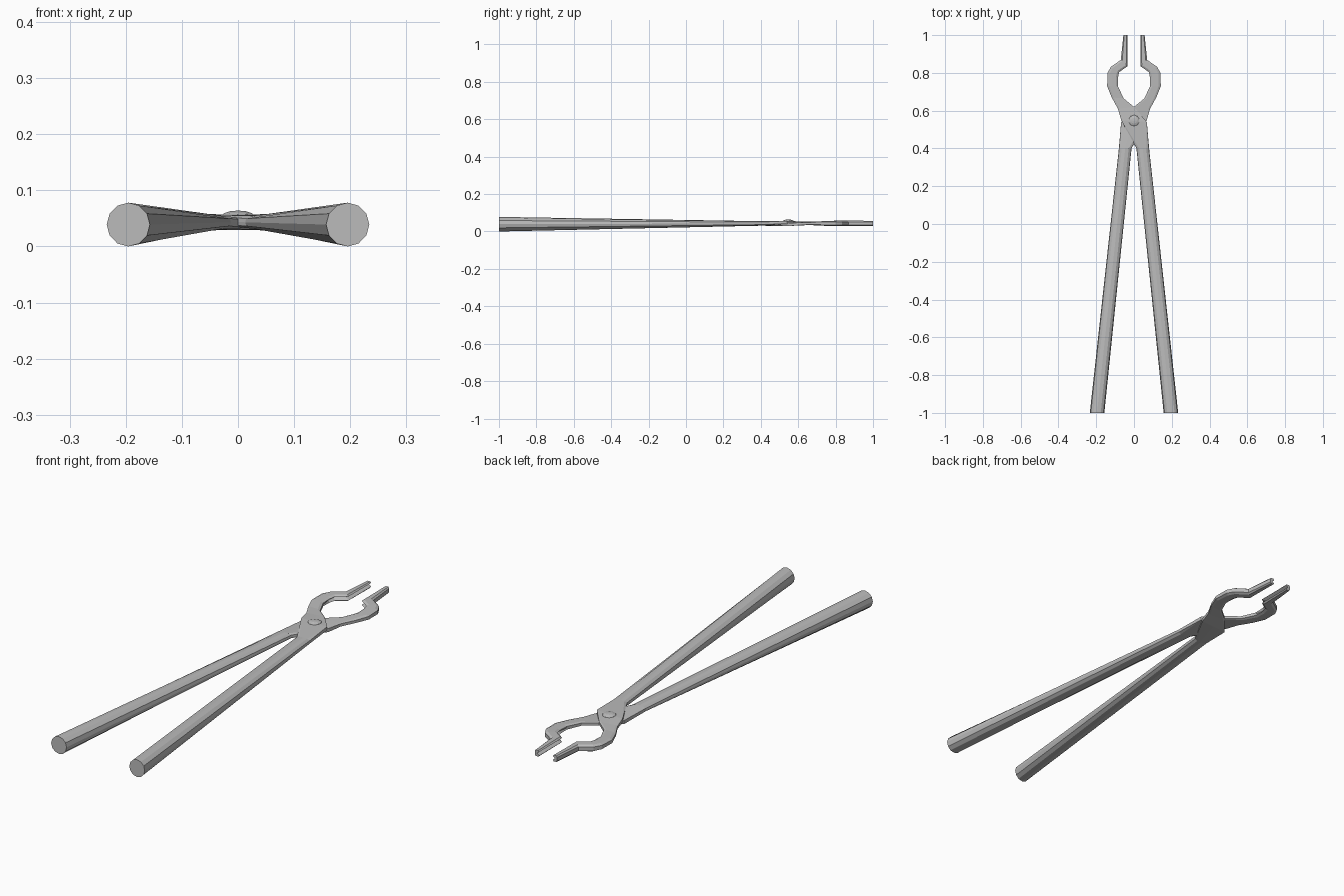
import bpy, bmesh
from math import cos, sin, pi
from mathutils import Vector

cube = bpy.data.objects.get("Cube")
if cube:
    bpy.data.objects.remove(cube)

steel = bpy.data.materials.new("grey_steel")
steel.use_nodes = True
grey = (0.5, 0.5, 0.5, 1)
steel.diffuse_color = grey
steel.node_tree.nodes["Principled BSDF"].inputs["Base Color"].default_value = grey

SIDES = 12
MID = 0.043  # height of the plane where both halves meet

# inner edge x,y | outer edge x,y | height offset | half height | squareness | groove
STATIONS = [
    (0.157, -1, 0.234, -1, -0.004, 0.039, 1, 0),
    (0.013, 0.4, 0.08, 0.4, 0, 0.012, 1.1, 0),
    (-0.068, 0.55, 0.068, 0.54, 0.006, 0.008, 2, 0),
    (-0.085, 0.61, 0, 0.62, 0.002, 0.008, 1.6, 0),
    (-0.118, 0.67, -0.055, 0.665, 0, 0.009, 1.3, 0),
    (-0.142, 0.73, -0.085, 0.73, 0, 0.012, 1.2, 0),
    (-0.14, 0.8, -0.085, 0.775, 0, 0.014, 1.2, 0.3),
    (-0.122, 0.833, -0.078, 0.805, 0, 0.015, 1.2, 0.8),
    (-0.07, 0.868, -0.034, 0.835, 0, 0.015, 1.2, 1),
    (-0.056, 1, -0.034, 1, 0, 0.014, 1.2, 1),
]


def finish(bm, name):
    bmesh.ops.recalc_face_normals(bm, faces=bm.faces)
    mesh = bpy.data.meshes.new(name)
    bm.to_mesh(mesh)
    bm.free()
    mesh.materials.append(steel)
    obj = bpy.data.objects.new(name, mesh)
    bpy.context.collection.objects.link(obj)
    return obj


def clip(v):
    return max(-1, min(1, v))


def tong_half(name, side):
    """Loft handle, flat boss and grooved jaw; side flips x and the lap."""
    bm = bmesh.new()
    rings = []
    for bx, by, ax, ay, lift, h, square, groove in STATIONS:
        a, b = Vector((ax, ay, 0)), Vector((bx, by, 0))
        centre, half = (a + b) / 2, (a - b) / 2
        ring = []
        for i in range(SIDES):
            t = 2 * pi * i / SIDES
            across = clip(cos(t) * square)
            if i == 0:
                across -= groove  # notch on the gripping side
            p = centre + half * across
            z = MID + side * lift + h * clip(sin(t) * square)
            if lift < 0:
                z = h + h * sin(t)
            ring.append(bm.verts.new((side * p.x, p.y, z)))
        rings.append(ring)
    for r, s in zip(rings, rings[1:]):
        for i in range(SIDES):
            j = (i + 1) % SIDES
            bm.faces.new((r[i], r[j], s[j], s[i]))
    bm.faces.new(rings[0])
    bm.faces.new(rings[-1])
    return finish(bm, name)


tong_half("upper_tong_half", 1)
tong_half("lower_tong_half", -1)

# domed pivot rivet
bm = bmesh.new()
bmesh.ops.create_uvsphere(bm, u_segments=10, v_segments=6, radius=1)
bmesh.ops.scale(bm, vec=(0.031, 0.031, 0.01), verts=bm.verts)
bmesh.ops.translate(bm, vec=(0, 0.547, 0.054), verts=bm.verts)
finish(bm, "pivot_rivet")
